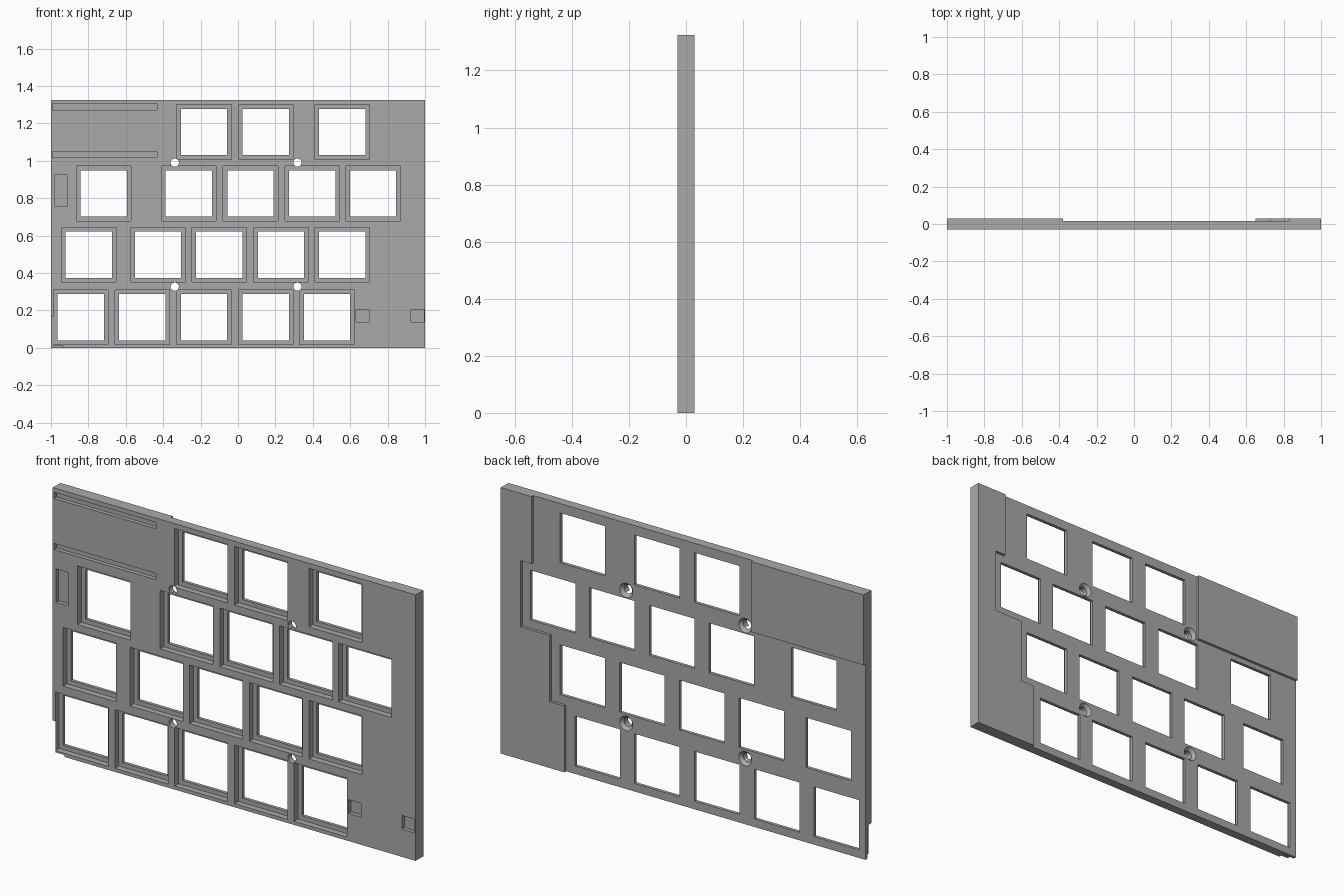
import bpy, bmesh, math
from mathutils import Matrix, Vector

if "Cube" in bpy.data.objects:
    bpy.data.objects.remove(bpy.data.objects["Cube"], do_unlink=True)

W, H = 1.0, 1.325                      # half width, height
FRONT, FLOOR, THIN, BACK = -0.03, 0.0, 0.016, 0.03
OUT = 0.1                              # how far cutters poke out

grey = bpy.data.materials.new("plate grey")
grey.use_nodes = True
colour = (0.4, 0.4, 0.4, 1)
grey.diffuse_color = colour
grey.node_tree.nodes["Principled BSDF"].inputs["Base Color"].default_value = colour


def add_box(bm, x0, x1, y0, y1, z0, z1):
    size = Vector((x1 - x0, y1 - y0, z1 - z0))
    mid = Vector((x0 + x1, y0 + y1, z0 + z1)) / 2
    bmesh.ops.create_cube(bm, size=1, matrix=Matrix.Translation(mid) @ Matrix.Diagonal(size).to_4x4())


def add_cone(bm, x, z, y0, y1, r0, r1):
    turn = Matrix.Rotation(-math.pi / 2, 4, 'X')
    bmesh.ops.create_cone(bm, cap_ends=True, segments=24, radius1=r0, radius2=r1, depth=y1 - y0,
                          matrix=Matrix.Translation((x, (y0 + y1) / 2, z)) @ turn)


def add_prism(bm, outline, y0, y1):
    face = bm.faces.new([bm.verts.new((x, y0, z)) for x, z in outline])
    top = bmesh.ops.extrude_face_region(bm, geom=[face])["geom"]
    verts = [v for v in top if isinstance(v, bmesh.types.BMVert)]
    bmesh.ops.translate(bm, verts=verts, vec=(0, y1 - y0, 0))
    bmesh.ops.recalc_face_normals(bm, faces=bm.faces)


def finish(bm, name):
    mesh = bpy.data.meshes.new(name)
    bm.to_mesh(mesh)
    bm.free()
    mesh.materials.append(grey)
    obj = bpy.data.objects.new(name, mesh)
    bpy.context.collection.objects.link(obj)
    return obj


def cut(target, bm):
    cutter = finish(bm, "cutter")
    cutter.hide_render = True
    mod = target.modifiers.new("cut", 'BOOLEAN')
    mod.operation, mod.solver, mod.object = 'DIFFERENCE', 'EXACT', cutter
    bpy.context.view_layer.objects.active = target
    bpy.ops.object.modifier_apply(modifier=mod.name)
    bpy.data.objects.remove(cutter, do_unlink=True)


# Solid slab
bm = bmesh.new()
add_box(bm, -W, W, FRONT, BACK, 0, H)
plate = finish(bm, "key_plate")

# Thinned back, leaving a stepped side block and a corner block
bm = bmesh.new()
add_prism(bm, [(-0.38, H + OUT), (0.83, H + OUT), (0.83, 0.99), (0.89, 0.99), (0.89, 0.66),
               (0.73, 0.66), (0.73, 0.33), (0.65, 0.33), (0.65, -OUT), (-W - OUT, -OUT),
               (-W - OUT, 0.975), (-0.38, 0.975)], THIN, BACK + OUT)
cut(plate, bm)

# Key positions: row height and key centres
rows = {
    0.164: (-0.84, -0.512, -0.182, 0.148, 0.476),
    0.497: (-0.797, -0.428, -0.1, 0.23, 0.558),
    0.825: (-0.717, -0.263, 0.067, 0.396, 0.722),
    1.154: (-0.182, 0.148, 0.558),
}
keys = [(x, z) for z, xs in rows.items() for x in xs]

# Square recesses in the front, then the key openings through them
for half, y_end in ((0.146, FLOOR), (0.124, BACK + OUT)):
    bm = bmesh.new()
    for x, z in keys:
        add_box(bm, x - half, x + half, FRONT - OUT, y_end, z - half, z + half)
    cut(plate, bm)

# Slots and small pockets in the front
bm = bmesh.new()
for x0, x1, z0, z1 in ((-0.993, -0.432, 1.272, 1.303), (-0.993, -0.432, 1.018, 1.049),
                       (-0.982, -0.912, 0.758, 0.924), (0.63, 0.70, 0.138, 0.206),
                       (0.925, 0.994, 0.138, 0.206)):
    add_box(bm, x0, x1, FRONT - OUT, -0.01, z0, z1)
cut(plate, bm)

# Shallow relief around the lower corner of the front
for x1, z1 in ((-0.986, 0.165), (-0.935, 0.01)):
    bm = bmesh.new()
    add_box(bm, -W - OUT, x1, FRONT - OUT, FLOOR, -OUT, z1)
    cut(plate, bm)

# Screw holes with countersinks on the back
screws = [(x, z) for x in (-0.338, 0.318) for z in (0.327, 0.99)]
for y0, y1, r0, r1 in ((FRONT - OUT, BACK + OUT, 0.022, 0.022),
                       (0.001, THIN + 0.001, 0.022, 0.037)):
    bm = bmesh.new()
    for x, z in screws:
        add_cone(bm, x, z, y0, y1, r0, r1)
    cut(plate, bm)

bpy.ops.object.select_all(action='DESELECT')
plate.select_set(True)
bpy.context.view_layer.objects.active = plate
bpy.ops.object.shade_smooth_by_angle(angle=math.radians(30))
